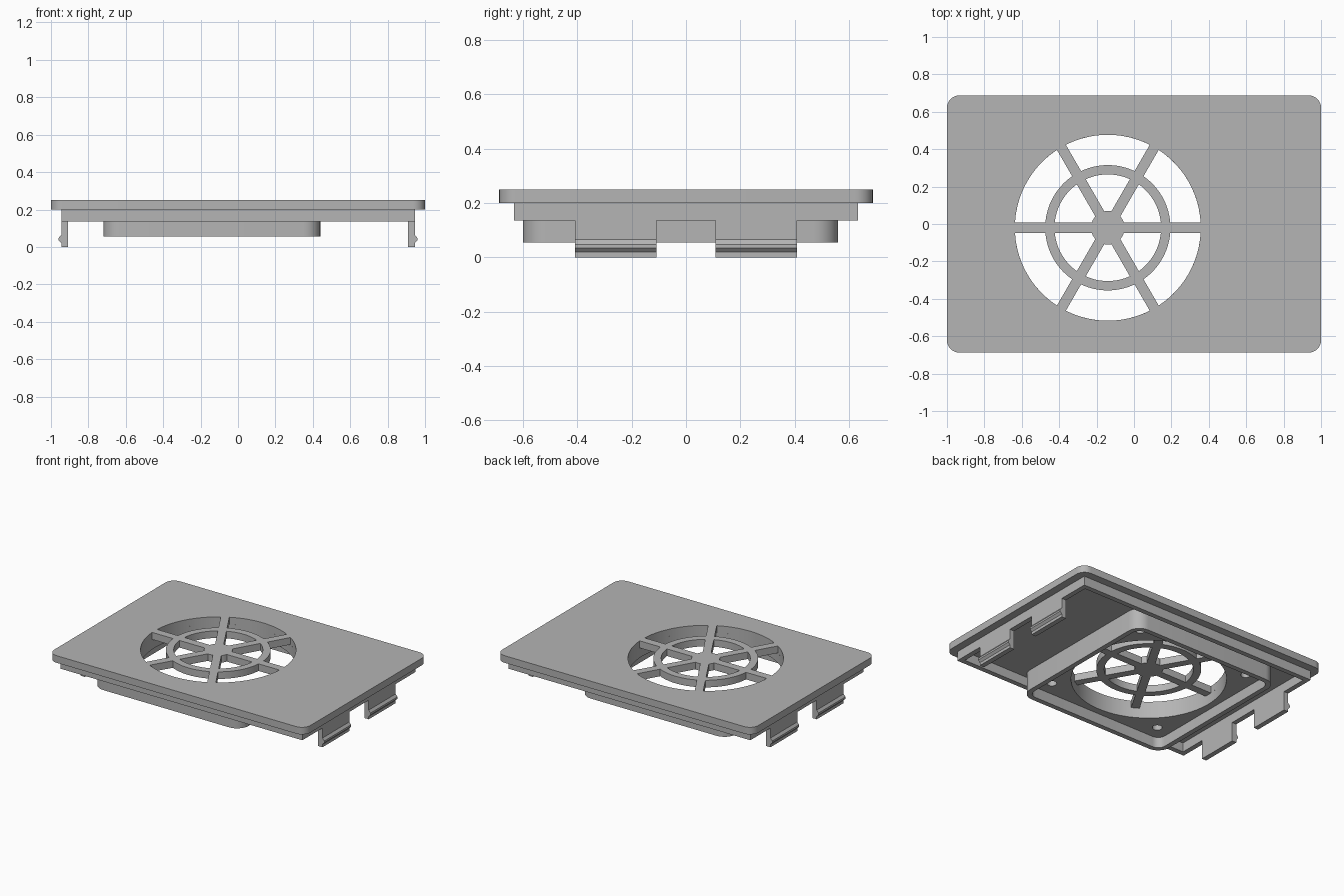
import bpy
import bmesh
from math import asin, cos, sin, pi, radians

cube = bpy.data.objects.get("Cube")
if cube:
    bpy.data.objects.remove(cube, do_unlink=True)

grey = bpy.data.materials.new("plain grey")
grey.use_nodes = True
COLOUR = (0.46, 0.46, 0.46, 1)
grey.diffuse_color = COLOUR
grey.node_tree.nodes["Principled BSDF"].inputs["Base Color"].default_value = COLOUR

CX, CY = -0.14, -0.02      # fan centre
HOLE_R = 0.497             # fan opening radius
TOP, UNDER, FLOOR = 0.25, 0.2, 0.13


def arc(cx, cy, r, a0, a1, n):
    return [(cx + r * cos(a0 + (a1 - a0) * i / n), cy + r * sin(a0 + (a1 - a0) * i / n))
            for i in range(n + 1)]


def circle(cx, cy, r, n):
    return arc(cx, cy, r, 0, 2 * pi, n)[:-1]


def rectangle(cx, cy, hx, hy, r=0):
    """Rectangle outline with optional rounded corners."""
    signs = [(1, 1), (-1, 1), (-1, -1), (1, -1)]
    if r == 0:
        return [(cx + sx * hx, cy + sy * hy) for sx, sy in signs]
    pts = []
    for i, (sx, sy) in enumerate(signs):
        pts += arc(cx + sx * (hx - r), cy + sy * (hy - r), r, i * pi / 2, (i + 1) * pi / 2, 8)
    return pts


def opening(r0, r1, k, half_spoke):
    """Ring-sector opening between two neighbouring spokes."""
    a, b = k * pi / 3, (k + 1) * pi / 3
    d0, d1 = asin(half_spoke / r0), asin(half_spoke / r1)
    return arc(CX, CY, r1, a + d1, b - d1, 14) + arc(CX, CY, r0, b - d0, a + d0, 14)


def slab(name, outlines, z0, z1):
    """Extrude an outline (followed by its holes) from z0 to z1."""
    curve = bpy.data.curves.new(name + "_outline", "CURVE")
    curve.dimensions = "2D"
    curve.fill_mode = "BOTH"
    curve.extrude = (z1 - z0) / 2
    for pts in outlines:
        spline = curve.splines.new("POLY")
        spline.points.add(len(pts) - 1)
        for p, (x, y) in zip(spline.points, pts):
            p.co = (x, y, 0, 1)
        spline.use_cyclic_u = True
    source = bpy.data.objects.new(name + "_source", curve)
    bpy.context.collection.objects.link(source)
    graph = bpy.context.evaluated_depsgraph_get()
    mesh = bpy.data.meshes.new_from_object(source.evaluated_get(graph))
    bpy.data.objects.remove(source, do_unlink=True)
    bpy.data.curves.remove(curve)

    bm = bmesh.new()
    bm.from_mesh(mesh)
    bmesh.ops.remove_doubles(bm, verts=bm.verts, dist=0.0001)
    bmesh.ops.translate(bm, verts=bm.verts, vec=(0, 0, (z0 + z1) / 2))
    bmesh.ops.recalc_face_normals(bm, faces=bm.faces)
    bm.to_mesh(mesh)
    bm.free()
    mesh.name = name
    mesh.materials.clear()
    mesh.materials.append(grey)
    obj = bpy.data.objects.new(name, mesh)
    bpy.context.collection.objects.link(obj)
    bpy.ops.object.select_all(action="DESELECT")
    obj.select_set(True)
    bpy.context.view_layer.objects.active = obj
    bpy.ops.object.shade_smooth_by_angle(angle=radians(30))
    return obj


# Cover plate with the spoked grille cut through it
cells = [opening(r0, r1, k, 0.0275)
         for r0, r1 in ((0.09, 0.285), (0.335, HOLE_R)) for k in range(6)]
slab("cover_plate", [rectangle(0, 0, 1, 0.687, 0.065)] + cells, UNDER, TOP)

# Locating rim under the plate
slab("locating_rim", [rectangle(0, 0, 0.945, 0.632), rectangle(0, 0, 0.91, 0.597)],
     0.135, UNDER)

# Fan seat with blind screw holes, and the wall around the fan pocket
screws = [circle(CX + sx * 0.44, CY + sy * 0.44, 0.032, 20) for sx in (-1, 1) for sy in (-1, 1)]
body = rectangle(CX, CY, 0.58, 0.58, 0.09)
slab("fan_seat", [body, circle(CX, CY, HOLE_R, 84)] + screws, FLOOR, UNDER)
slab("fan_pocket_wall", [body, rectangle(CX, CY, 0.545, 0.545, 0.055)], 0.055, FLOOR)

# Four snap clips with barbs, mirrored to both sides
profile = [(0.91, 0), (0.945, 0), (0.945, 0.02), (0.959, 0.035),
           (0.959, 0.048), (0.945, 0.065), (0.945, 0.135), (0.91, 0.135)]
clips = slab("snap_clips", [profile], 0.108, 0.408)
clips.rotation_euler = (pi / 2, 0, 0)
mirror = clips.modifiers.new("both_sides", "MIRROR")
mirror.use_axis = (True, False, True)
